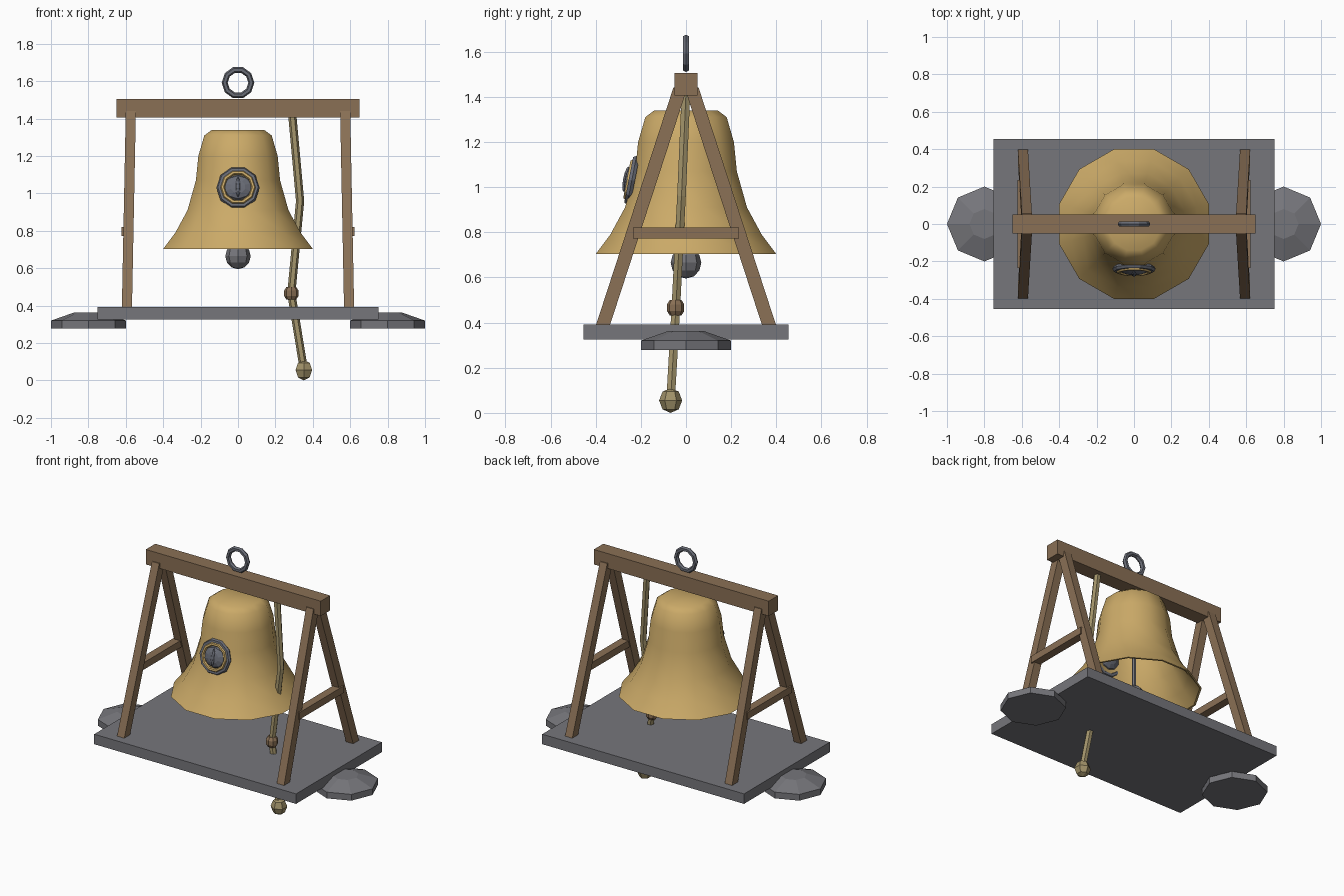
import bpy, bmesh, math
from mathutils import Vector, Matrix

if "Cube" in bpy.data.objects:
    bpy.data.objects.remove(bpy.data.objects["Cube"])


def mat(name, rgb):
    m = bpy.data.materials.new(name)
    lin = [((c / 255 + 0.055) / 1.055) ** 2.4 for c in rgb]
    m.diffuse_color = (*lin, 1)
    m.use_nodes = True
    m.node_tree.nodes["Principled BSDF"].inputs["Base Color"].default_value = m.diffuse_color
    return m


STONE = mat("grey stone", (118, 118, 123))
WOOD = mat("brown wood", (138, 112, 85))
GOLD = mat("bell brass", (203, 170, 104))
ROPE = mat("rope tan", (162, 147, 106))
STEEL = mat("dark steel", (105, 108, 118))


def finish(name, bm, material, smooth=None):
    bmesh.ops.recalc_face_normals(bm, faces=bm.faces)
    me = bpy.data.meshes.new(name)
    bm.to_mesh(me)
    bm.free()
    me.materials.append(material)
    ob = bpy.data.objects.new(name, me)
    bpy.context.collection.objects.link(ob)
    if smooth:
        bpy.ops.object.select_all(action='DESELECT')
        ob.select_set(True)
        bpy.context.view_layer.objects.active = ob
        bpy.ops.object.shade_smooth_by_angle(angle=math.radians(smooth))
    return ob


def box(name, lo, hi, material):
    bm = bmesh.new()
    lo, hi = Vector(lo), Vector(hi)
    bmesh.ops.create_cube(bm, size=1, matrix=Matrix.Translation((lo + hi) / 2)
                          @ Matrix.Diagonal((*(hi - lo), 1)))
    return finish(name, bm, material)


def lathe(name, profile, n, material, loc=(0, 0, 0), turn=0, smooth=None):
    """Revolve (radius, z) points around z; both ends get a cap."""
    bm = bmesh.new()
    rings = [[bm.verts.new((loc[0] + r * math.cos(turn + math.tau * i / n),
                            loc[1] + r * math.sin(turn + math.tau * i / n),
                            loc[2] + z)) for i in range(n)] for r, z in profile]
    for a, b in zip(rings, rings[1:]):
        for i in range(n):
            j = (i + 1) % n
            bm.faces.new((a[i], a[j], b[j], b[i]))
    bm.faces.new(rings[0])
    bm.faces.new(rings[-1])
    return finish(name, bm, material, smooth)


def ball(name, loc, scale, material, u=8, v=6, frame=Matrix()):
    bm = bmesh.new()
    bmesh.ops.create_uvsphere(bm, u_segments=u, v_segments=v, radius=1,
                              matrix=frame @ Matrix.Translation(loc) @ Matrix.Diagonal((*scale, 1)))
    return finish(name, bm, material)


def ring(name, major, minor, frame, material, n=10, m=6, squash=1):
    bm = bmesh.new()
    g = [[bm.verts.new(frame @ Vector((
        (major + minor * math.cos(math.tau * j / m)) * math.cos(math.tau * i / n),
        (major + minor * math.cos(math.tau * j / m)) * math.sin(math.tau * i / n) * squash,
        minor * math.sin(math.tau * j / m)))) for j in range(m)] for i in range(n)]
    for i in range(n):
        for j in range(m):
            k, l = (i + 1) % n, (j + 1) % m
            bm.faces.new((g[i][j], g[k][j], g[k][l], g[i][l]))
    return finish(name, bm, material)


def tube(name, points, r, n, material):
    """Horizontal n-gon sections joined along a mostly vertical path."""
    bm = bmesh.new()
    rings = [[bm.verts.new((x + r * math.cos(math.tau * i / n),
                            y + r * math.sin(math.tau * i / n), z)) for i in range(n)]
             for x, y, z in points]
    for a, b in zip(rings, rings[1:]):
        for i in range(n):
            bm.faces.new((a[i], a[(i + 1) % n], b[(i + 1) % n], b[i]))
    bm.faces.new(rings[0])
    bm.faces.new(rings[-1])
    return finish(name, bm, material)


# Base plate and beam
box("base_plate", (-0.75, -0.455, 0.325), (0.75, 0.455, 0.392), STONE)
box("top_beam", (-0.65, -0.05, 1.405), (0.65, 0.05, 1.505), WOOD)

for side, s in (("left", -1), ("right", 1)):
    # Eight-sided stone discs under the plate ends
    lathe(side + "_disc", [(0.2, 0.278), (0.2, 0.32), (0.08, 0.362)], 8, STONE, (0.8 * s, 0, 0))
    # Splayed legs: sheared posts with level ends
    for end, t in (("front", -1), ("back", 1)):
        bm = bmesh.new()
        bmesh.ops.create_cube(bm, size=1)
        for v in bm.verts:
            top = v.co.z > 0
            cx, cy, cz = (0.573, 0.025, 1.44) if top else (0.594, 0.369, 0.385)
            v.co = (s * cx + v.co.x * 0.054, t * cy + v.co.y * 0.062, cz)
        finish(f"{side}_{end}_leg", bm, WOOD)
    # Crossbar between the legs
    a, b = sorted((0.567 * s, 0.622 * s))
    box(side + "_crossbar", (a, -0.235, 0.773), (b, 0.235, 0.82), WOOD)

# Hanging ring on the beam
ring("hanging_ring", 0.071, 0.016,
     Matrix.Translation((0, 0, 1.592)) @ Matrix.Rotation(math.pi / 2, 4, 'X'), STEEL)

# Hollow twelve-sided bell: outside up to the crown, then the inside wall
k = 1 / math.cos(math.pi / 12)
outer = [(0.14, 1.34), (0.18, 1.31), (0.212, 1.2), (0.225, 1.07), (0.27, 0.91),
         (0.335, 0.79), (0.4, 0.703)]
inner = [(r - 0.012, z) for r, z in outer[:0:-1]]
inner[-1] = (0.165, 1.3)
lathe("bell", [(r * k, z) for r, z in outer + inner], 12, GOLD, turn=math.pi / 12, smooth=40)

# Clapper
tube("clapper_rod", [(0, 0, 0.68), (0, 0, 1.31)], 0.012, 6, STONE)
ball("clapper_ball", (0, 0, 0.665), (0.068, 0.068, 0.07), STONE)

# Eye ornament, tilted to lie on the bell's front
eye = Matrix.Translation((0, -0.24, 1.03)) @ Matrix.Rotation(math.radians(79), 4, 'X')
ring("eye_frame", 0.1, 0.016, eye, STEEL)
ring("eye_lid", 0.083, 0.012, eye @ Matrix.Translation((0, 0, 0.012)), GOLD)
ball("eye_ball", (0, 0, 0), (0.08, 0.072, 0.032), STEEL, 10, 6, eye)
ball("eye_pupil", (0, 0, 0.025), (0.014, 0.058, 0.014), STEEL, 6, 6, eye)

# Bell rope with knot and end ball
tube("rope", [(0.29, 0, 1.42), (0.332, -0.02, 0.96), (0.285, -0.045, 0.465),
              (0.352, -0.068, 0.06)], 0.022, 6, ROPE)
lathe("rope_knot", [(0.026, -0.034), (0.038, -0.015), (0.038, 0.015), (0.026, 0.034)], 8, WOOD,
      (0.285, -0.046, 0.466))
ball("rope_end", (0.352, -0.068, 0.055), (0.051, 0.051, 0.055), ROPE, 6, 4)
